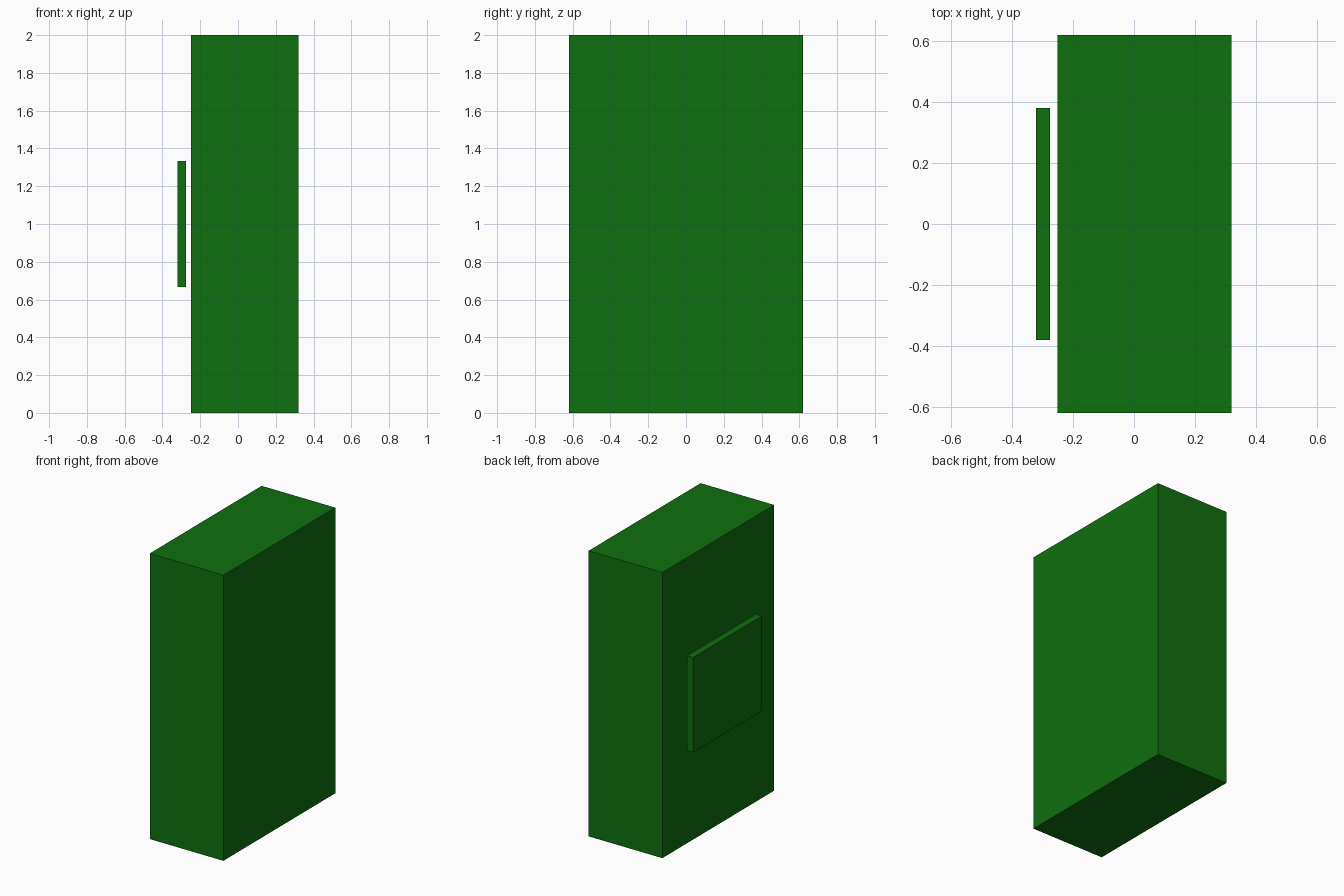
import bpy

if "Cube" in bpy.data.objects:
    bpy.data.objects.remove(bpy.data.objects["Cube"])

green = bpy.data.materials.new("green")
green.diffuse_color = (0.005, 0.16, 0.005, 1)
green.use_nodes = True
green.node_tree.nodes["Principled BSDF"].inputs["Base Color"].default_value = green.diffuse_color


def box(name, lo, hi):
    """Axis-aligned box between two corners."""
    centre = [(a + b) / 2 for a, b in zip(lo, hi)]
    bpy.ops.mesh.primitive_cube_add(size=1, location=centre)
    obj = bpy.context.object
    obj.name = name
    obj.scale = [b - a for a, b in zip(lo, hi)]
    bpy.ops.object.transform_apply(location=False, rotation=False, scale=True)
    obj.data.materials.append(green)
    return obj


# Tall cabinet body
box("cabinet_body", (-0.25, -0.619, 0), (0.32, 0.619, 2))

# Thin panel floating just off the left side
box("side_panel", (-0.321, -0.38, 0.667), (-0.275, 0.38, 1.333))
